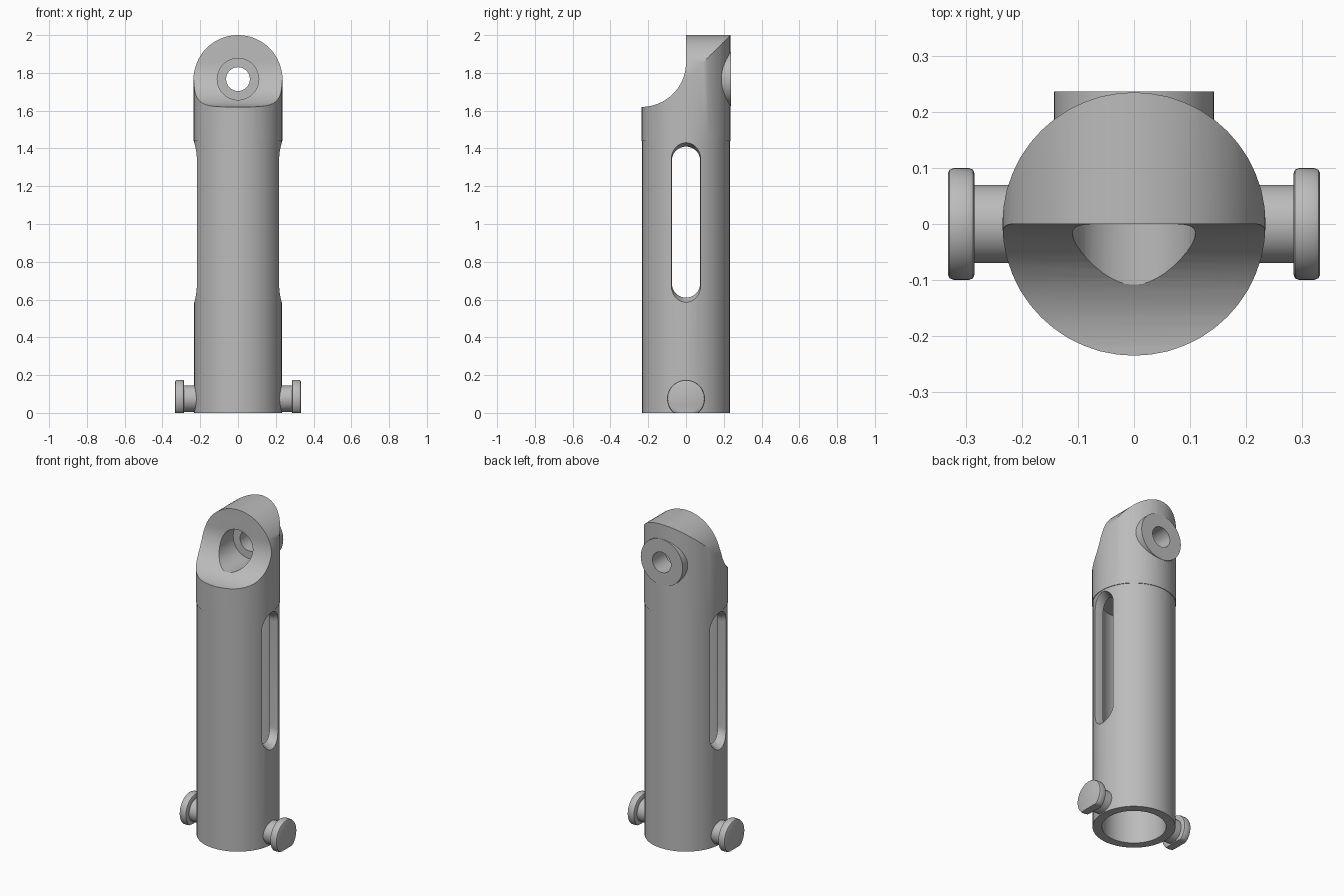
import bpy
import bmesh
from math import sin, cos, pi, radians

if "Cube" in bpy.data.objects:
    bpy.data.objects.remove(bpy.data.objects["Cube"], do_unlink=True)

grey = bpy.data.materials.new("plain grey")
grey.use_nodes = True
colour = (0.5, 0.5, 0.5, 1)
grey.diffuse_color = colour
grey.node_tree.nodes["Principled BSDF"].inputs["Base Color"].default_value = colour

AXES = {"x": lambda u, v, d: (d, u, v),
        "y": lambda u, v, d: (u, d, v),
        "z": lambda u, v, d: (u, v, d)}


def arc(r, cu=0, cv=0, start=0, end=2 * pi, steps=48):
    """Points on an arc; a full circle drops its repeated last point."""
    count = steps if end - start > 6.2 else steps + 1
    angles = [start + (end - start) * i / steps for i in range(count)]
    return [(cu + r * cos(a), cv + r * sin(a)) for a in angles]


def loft(name, axis, sections):
    """Solid through (depth, outline) sections along an axis."""
    bm = bmesh.new()
    rings = [[bm.verts.new(AXES[axis](u, v, d)) for u, v in outline]
             for d, outline in sections]
    for a, b in zip(rings, rings[1:]):
        for i in range(len(a)):
            j = (i + 1) % len(a)
            bm.faces.new((a[i], a[j], b[j], b[i]))
    bm.faces.new(rings[0])
    bm.faces.new(rings[-1])
    bmesh.ops.recalc_face_normals(bm, faces=bm.faces)
    mesh = bpy.data.meshes.new(name)
    bm.to_mesh(mesh)
    bm.free()
    mesh.materials.append(grey)
    obj = bpy.data.objects.new(name, mesh)
    bpy.context.collection.objects.link(obj)
    return obj


def prism(name, axis, outline, low, high):
    return loft(name, axis, [(low, outline), (high, outline)])


def select(obj):
    bpy.ops.object.select_all(action="DESELECT")
    bpy.context.view_layer.objects.active = obj
    obj.select_set(True)


def combine(obj, tool, operation="DIFFERENCE"):
    """Apply a boolean and remove its helper."""
    tool.hide_render = True
    select(obj)
    mod = obj.modifiers.new("boolean", "BOOLEAN")
    mod.operation = operation
    mod.solver = "EXACT"
    mod.object = tool
    bpy.ops.object.modifier_apply(modifier=mod.name)
    bpy.data.objects.remove(tool, do_unlink=True)


def smooth(obj):
    select(obj)
    bpy.ops.object.shade_smooth_by_angle(angle=radians(30))


def slot_outline(half, low, high):
    return (arc(half, 0, high - half, 0, pi, 16)
            + arc(half, 0, low + half, pi, 2 * pi, 16))


# Hollow tube with a flared slot through each side
TUBE_TOP = 1.44
tube = prism("tube", "z", arc(0.232), 0, TUBE_TOP)
combine(tube, prism("bore", "z", arc(0.18), -0.1, 1.6))
for side in (-1, 1):
    inner = slot_outline(0.075, 0.61, 1.41)
    outer = slot_outline(0.08, 0.58, 1.435)
    combine(tube, loft("slot", "x", [(side * 0.1, inner), (side * 0.19, inner),
                                     (side * 0.24, outer)]))
smooth(tube)

# Head: round column, domed across, scooped away at the front
R = 0.2355
EYE = 1.767
head = prism("head", "z", arc(R), TUBE_TOP, 2.1)
dome = arc(R, 0, 2 - R, 0, pi, 32) + [(-R - 0.002, 1.3), (R + 0.002, 1.3)]
combine(head, prism("dome", "y", dome, -0.4, 0.4), "INTERSECT")
scoop = arc(0.235, -0.235, 1.855, -pi / 2, 0, 20)
scoop += [(0, 2.2), (-0.4, 2.2), (-0.4, 1.62)]
combine(head, prism("scoop", "x", scoop, -0.4, 0.4))

# Rear boss, front counterbore and through hole
combine(head, prism("boss", "y", arc(0.143, 0, EYE), 0.13, 0.237), "UNION")
combine(head, prism("counterbore", "y", arc(0.11, 0, EYE), -0.4, 0.11))
combine(head, prism("hole", "y", arc(0.063, 0, EYE, steps=32), -0.4, 0.4))
smooth(head)

# Flat-bottomed side studs with rounded heads
STUD = [(0.2, 0.07), (0.285, 0.07), (0.285, 0.09), (0.288, 0.097),
        (0.295, 0.1), (0.322, 0.1), (0.33, 0.097), (0.333, 0.09)]
for side, label in ((1, "left"), (-1, "right")):
    sections = [(side * x, [(u, max(v, 0)) for u, v in arc(r, 0, 0.075)])
                for x, r in STUD]
    smooth(loft(label + "_stud", "x", sections))
